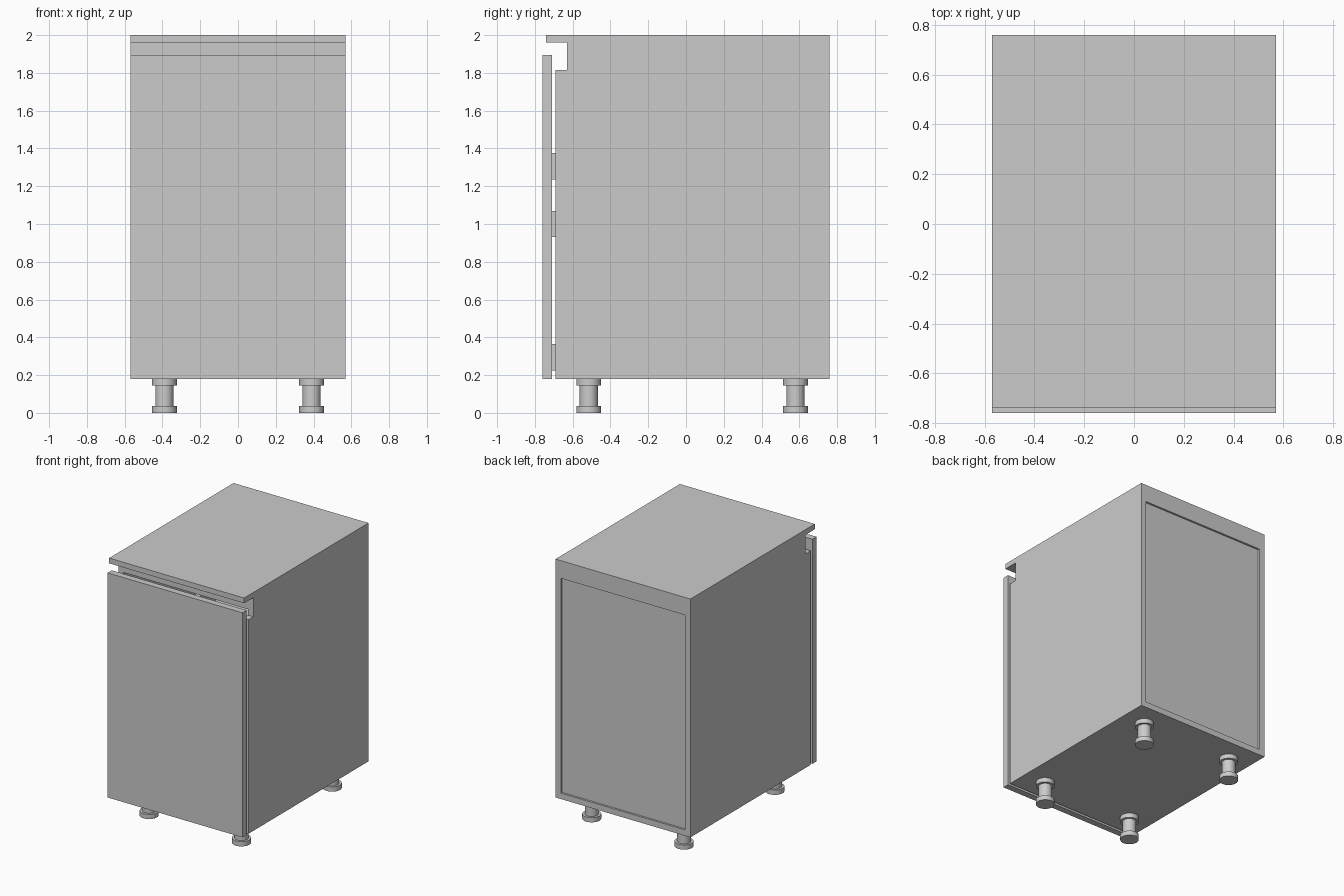
import bpy, bmesh, math

if "Cube" in bpy.data.objects:
    bpy.data.objects.remove(bpy.data.objects["Cube"])

W = 0.57      # half width
T = 0.045     # board thickness


def mesh_object(name, bm):
    bmesh.ops.recalc_face_normals(bm, faces=bm.faces)
    me = bpy.data.meshes.new(name)
    bm.to_mesh(me)
    bm.free()
    ob = bpy.data.objects.new(name, me)
    bpy.context.collection.objects.link(ob)
    return ob


def box(name, x0, x1, y0, y1, z0, z1):
    bm = bmesh.new()
    bmesh.ops.create_cube(bm, size=1)
    for v in bm.verts:
        v.co = ((x0, x1)[v.co.x > 0], (y0, y1)[v.co.y > 0], (z0, z1)[v.co.z > 0])
    return mesh_object(name, bm)


def side_panel(name, x0, x1):
    # side board with the finger-grip notch at the top front
    profile = [(-0.69, 0.18), (0.76, 0.18), (0.76, 1.96), (-0.63, 1.96), (-0.63, 1.815), (-0.69, 1.815)]
    bm = bmesh.new()
    face = bm.faces.new([bm.verts.new((x0, y, z)) for y, z in profile])
    ext = bmesh.ops.extrude_face_region(bm, geom=[face])
    moved = [g for g in ext["geom"] if isinstance(g, bmesh.types.BMVert)]
    bmesh.ops.translate(bm, verts=moved, vec=(x1 - x0, 0, 0))
    return mesh_object(name, bm)


def foot(name, x, y):
    # turned foot: two flanges and a thinner stem
    profile = [(0.066, 0), (0.066, 0.036), (0.048, 0.036), (0.048, 0.145), (0.066, 0.145), (0.066, 0.18)]
    n = 32
    bm = bmesh.new()
    rings = [[bm.verts.new((x + r * math.cos(2 * math.pi * i / n),
                            y + r * math.sin(2 * math.pi * i / n), z)) for i in range(n)]
             for r, z in profile]
    for a, b in zip(rings, rings[1:]):
        for i in range(n):
            j = (i + 1) % n
            bm.faces.new((a[i], a[j], b[j], b[i]))
    bm.faces.new(rings[0][::-1])
    bm.faces.new(rings[-1])
    ob = mesh_object(name, bm)
    bpy.context.view_layer.objects.active = ob
    ob.select_set(True)
    bpy.ops.object.shade_smooth_by_angle(angle=math.radians(35))
    ob.select_set(False)


# carcass
side_panel("left_side", -W, -W + T)
side_panel("right_side", W - T, W)
box("top_board", -W, W, -0.74, 0.76, 1.96, 2.0)
box("bottom_board", -W + T, W - T, -0.69, 0.76, 0.18, 0.18 + T)
box("front_rail", -W + T, W - T, -0.63, -0.63 + T, 1.86, 1.96)
box("back_rail", -W + T, W - T, 0.76 - T, 0.76, 1.865, 1.96)
box("back_panel", -W + T, W - T, 0.725, 0.745, 0.18 + T, 1.865)

# pull-out front
box("door_front", -W, W, -0.76, -0.71, 0.18, 1.895)

# inner drawers fixed to the front
for k, (z0, z1) in enumerate([(0.225, 0.365), (0.93, 1.07), (1.235, 1.375)]):
    for s, label in ((-1, "left"), (1, "right")):
        xs = sorted((s * 0.51, s * 0.465))
        box(f"drawer_{k}_{label}_side", xs[0], xs[1], -0.71, 0.66, z0, z1)
    box(f"drawer_{k}_base", -0.465, 0.465, -0.71, 0.66, z0 + 0.01, z0 + 0.035)
    box(f"drawer_{k}_back", -0.465, 0.465, 0.625, 0.66, z0 + 0.035, z1)

# feet
for x, sx in ((-0.39, "left"), (0.39, "right")):
    for y, sy in ((-0.515, "front"), (0.58, "back")):
        foot(f"{sy}_{sx}_foot", x, y)
